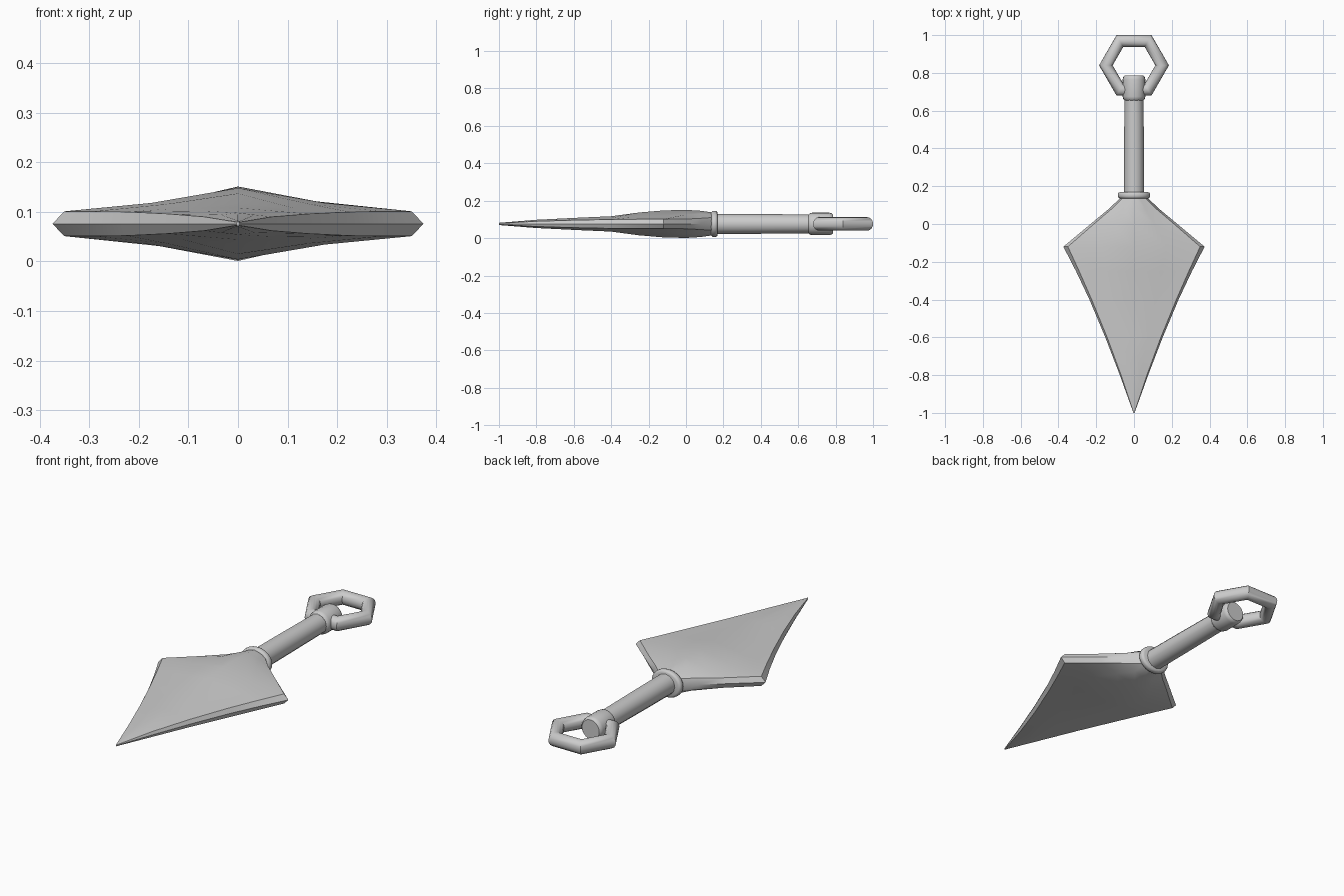
import bpy, bmesh, math

if "Cube" in bpy.data.objects:
    bpy.data.objects.remove(bpy.data.objects["Cube"])

ZC = 0.076  # height of the symmetry plane


def make_object(name, bm, angle):
    bmesh.ops.recalc_face_normals(bm, faces=bm.faces)
    mesh = bpy.data.meshes.new(name)
    bm.to_mesh(mesh)
    bm.free()
    ob = bpy.data.objects.new(name, mesh)
    bpy.context.collection.objects.link(ob)
    ob.location.z = ZC
    bpy.ops.object.select_all(action='DESELECT')
    ob.select_set(True)
    bpy.context.view_layer.objects.active = ob
    bpy.ops.object.shade_smooth_by_angle(angle=math.radians(angle))
    return ob


def loft(name, rings, angle):
    """Skin a list of closed rings and cap both ends."""
    bm = bmesh.new()
    loops = [[bm.verts.new(p) for p in ring] for ring in rings]
    n = len(loops[0])
    for a, b in zip(loops, loops[1:]):
        for i in range(n):
            j = (i + 1) % n
            bm.faces.new((a[i], a[j], b[j], b[i]))
    bm.faces.new(loops[0])
    bm.faces.new(loops[-1])
    return make_object(name, bm, angle)


def turned(name, profile, sides, sx=1.0):
    """Round part along y from (y, radius) pairs."""
    rings = []
    for y, r in profile:
        rings.append([(sx * r * math.cos(2 * math.pi * i / sides), y,
                       r * math.sin(2 * math.pi * i / sides)) for i in range(sides)])
    return loft(name, rings, 40)


def blade_ring(y, w, inner, edge, ridge, mid):
    """Lens section: ridge, mid flank, bevel start, cutting edge, mirrored."""
    m = edge + (ridge - edge) * mid
    q = [(w, 0), (inner, edge), (inner * 0.5, m), (0, ridge)]
    top = q + [(-x, z) for x, z in q[-2::-1]]
    full = top + [(x, -z) for x, z in top[-2:0:-1]]
    return [(x, y, z) for x, z in full]


# Blade: y, half width, bevel start, bevel height, ridge height, flank fullness
sections = [
    (-1.00, 0.003, 0.002, 0.003, 0.006, 0.5),
    (-0.80, 0.075, 0.068, 0.014, 0.022, 0.5),
    (-0.60, 0.152, 0.142, 0.020, 0.032, 0.5),
    (-0.40, 0.236, 0.224, 0.024, 0.041, 0.45),
    (-0.25, 0.307, 0.290, 0.025, 0.061, 0.4),
    (-0.12, 0.374, 0.350, 0.025, 0.072, 0.36),
    (0.00, 0.230, 0.212, 0.026, 0.075, 0.5),
    (0.08, 0.133, 0.118, 0.030, 0.070, 0.6),
    (0.15, 0.060, 0.048, 0.035, 0.060, 0.75),
]
loft("blade", [blade_ring(*s) for s in sections], 35)

# Collar between blade and grip
turned("collar", [(0.135, 0.060), (0.139, 0.067), (0.146, 0.070),
                  (0.158, 0.070), (0.165, 0.067), (0.169, 0.060)], 24, 1.22)

# Grip with a slightly thicker pommel
turned("grip", [(0.15, 0.054), (0.36, 0.053), (0.70, 0.050)], 12)
turned("pommel", [(0.655, 0.050), (0.662, 0.057), (0.675, 0.060), (0.765, 0.060),
                  (0.778, 0.057), (0.785, 0.050)], 20)

# Six-sided ring passing through the pommel
bpy.ops.mesh.primitive_torus_add(major_segments=6, minor_segments=16,
                                 major_radius=0.149, minor_radius=0.036,
                                 location=(0, 0.84, ZC))
bpy.context.object.name = "ring"
bpy.ops.object.shade_smooth_by_angle(angle=math.radians(40))
